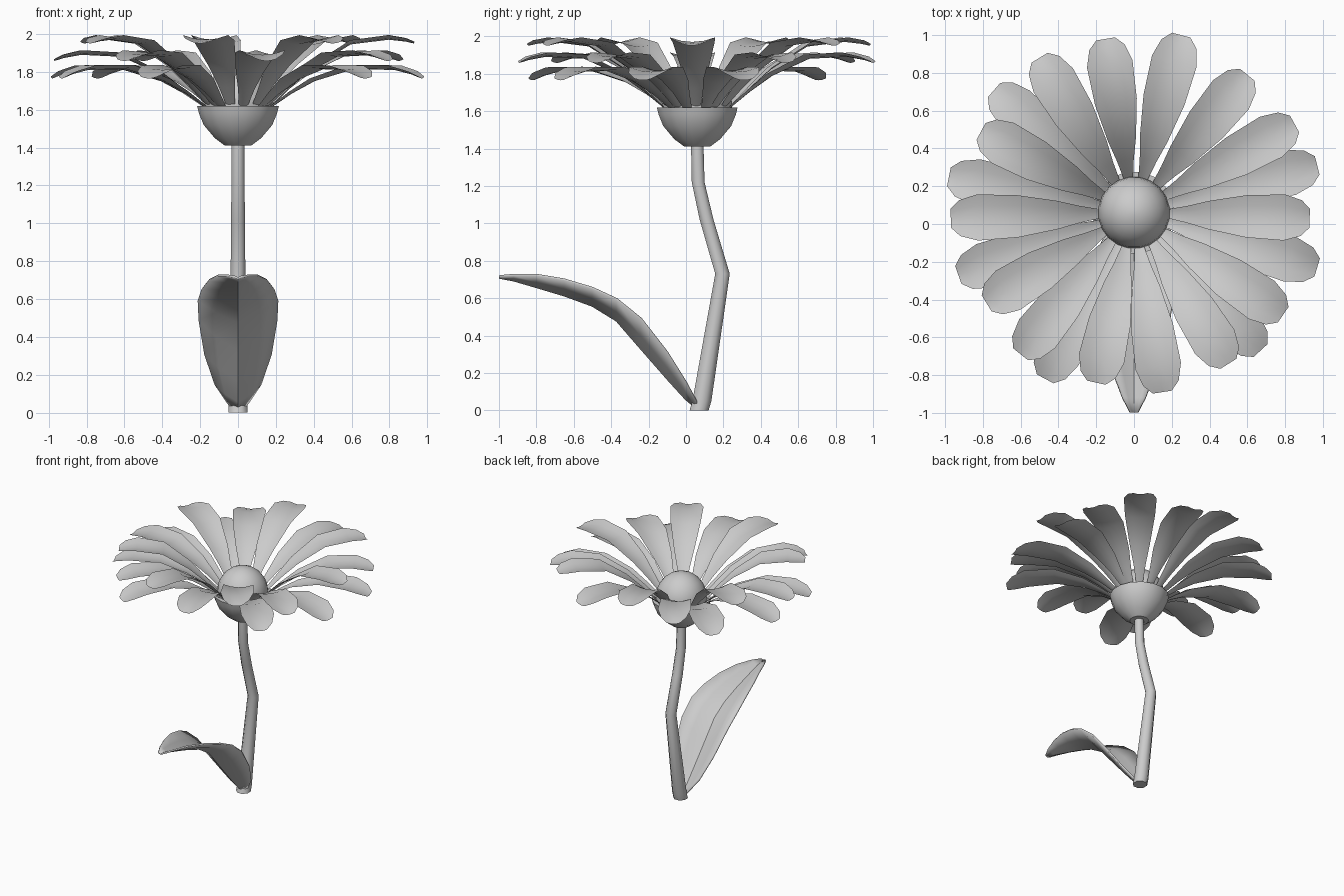
import bpy, bmesh, math
from mathutils import Vector

if "Cube" in bpy.data.objects:
    bpy.data.objects.remove(bpy.data.objects["Cube"])

CY = 0.06  # flower axis offset in y


def make_object(name, verts, faces, smooth=None):
    me = bpy.data.meshes.new(name)
    me.from_pydata(verts, [], faces)
    bm = bmesh.new()
    bm.from_mesh(me)
    bmesh.ops.recalc_face_normals(bm, faces=bm.faces)
    bm.to_mesh(me)
    bm.free()
    ob = bpy.data.objects.new(name, me)
    bpy.context.collection.objects.link(ob)
    if smooth:
        bpy.ops.object.select_all(action='DESELECT')
        ob.select_set(True)
        bpy.context.view_layer.objects.active = ob
        bpy.ops.object.shade_smooth_by_angle(angle=math.radians(smooth))
    return ob


def tube(name, rings, sides, smooth=None):
    """Capped tube through horizontal rings (y, z, radius)."""
    verts, faces = [], []
    for y, z, r in rings:
        for k in range(sides):
            a = 2 * math.pi * (k + 0.5) / sides
            verts.append((r * math.cos(a), y + r * math.sin(a), z))
    for i in range(len(rings) - 1):
        for k in range(sides):
            a, b = i * sides + k, i * sides + (k + 1) % sides
            faces.append((a, b, b + sides, a + sides))
    n = len(verts)
    faces += [tuple(range(sides))[::-1], tuple(range(n - sides, n))]
    return make_object(name, verts, faces, smooth)


def strip(name, rows, smooth=None):
    """Sheet through equal-length rows of points."""
    w = len(rows[0])
    faces = [(i * w + k, i * w + k + 1, (i + 1) * w + k + 1, (i + 1) * w + k)
             for i in range(len(rows) - 1) for k in range(w - 1)]
    return make_object(name, [p for r in rows for p in r], faces, smooth)


# Bent stem
tube("stem", [(0.07, 0.0, 0.055), (0.085, 0.05, 0.055), (0.195, 0.73, 0.042),
              (0.11, 1.02, 0.04), (0.065, 1.22, 0.037), (0.06, 1.43, 0.036)], 8, 50)

# Green cup under the flower
tube("flower_cup", [(CY, 1.41, 0.07), (CY, 1.45, 0.125), (CY, 1.52, 0.185),
                    (CY, 1.58, 0.21), (CY, 1.62, 0.22)], 16, 35)

# Domed flower centre
dome = [(CY, 1.63 + 0.2 * math.sin(a), 0.19 * math.cos(a))
        for a in (math.radians(d) for d in (0, 15, 30, 45, 60, 74, 86))]
tube("flower_centre", [(CY, 1.6, 0.185)] + dome, 20, 40)

# Petals: tip position in top view and layer height (0 low, 0.5 middle, 1 high)
TIPS = [(.25, 1.0, .5), (.6, .79, 1), (.85, .53, .5), (.97, .31, 0), (.93, .03, 1),
        (.97, -.23, 0), (.79, -.48, .5), (.67, -.67, 0), (.5, -.74, 1), (.15, -.89, .5),
        (-.2, -.84, 1), (-.47, -.82, 0), (-.6, -.69, .5), (-.78, -.42, 1), (-.93, -.27, 0),
        (-.97, .03, .5), (-.98, .25, 0), (-.81, .49, 1), (-.74, .71, 0), (-.5, .88, .5),
        (-.15, .98, 1)]
# Along the petal: fraction, half width, low height, extra height of the top layer
SECTIONS = [(0, .025, 1.615, .01), (.13, .045, 1.685, .035), (.28, .075, 1.75, .07),
            (.55, .112, 1.815, .13), (.82, .122, 1.81, .16), (.94, .095, 1.785, .175),
            (1, .05, 1.765, .185)]
for i, (tx, ty, layer) in enumerate(TIPS):
    d = Vector((tx, ty - CY, 0))
    length = d.length
    d.normalize()
    side = Vector((-d.y, d.x, 0))
    rows = []
    for t, hw, z, rise in SECTIONS:
        mid = Vector((0, CY, z + rise * layer)) + d * (0.185 + t * (length - 0.185))
        rows.append([mid + side * hw * s + Vector((0, 0, 0.2 * hw * s * s))
                     for s in (-1, -0.5, 0, 0.5, 1)])
    strip(f"petal_{i + 1}", rows, 60)

# Folded leaf: y, midrib height, edge height, half width
LEAF = [(.06, .01, .04, .045), (.0, .06, .15, .12), (-.1, .17, .31, .175),
        (-.24, .33, .49, .205), (-.37, .48, .595, .21), (-.5, .56, .655, .19),
        (-.65, .615, .70, .155), (-.8, .66, .725, .105), (-.92, .695, .725, .06),
        (-.998, .71, .718, .02)]
leaf = strip("leaf", [[(s * w, y, zm + (ze - zm) * abs(s) ** 1.3)
                       for s in (-1, -0.55, 0, 0.55, 1)] for y, zm, ze, w in LEAF], 30)
mod = leaf.modifiers.new("thickness", 'SOLIDIFY')
mod.thickness = 0.012
mod.offset = 0
